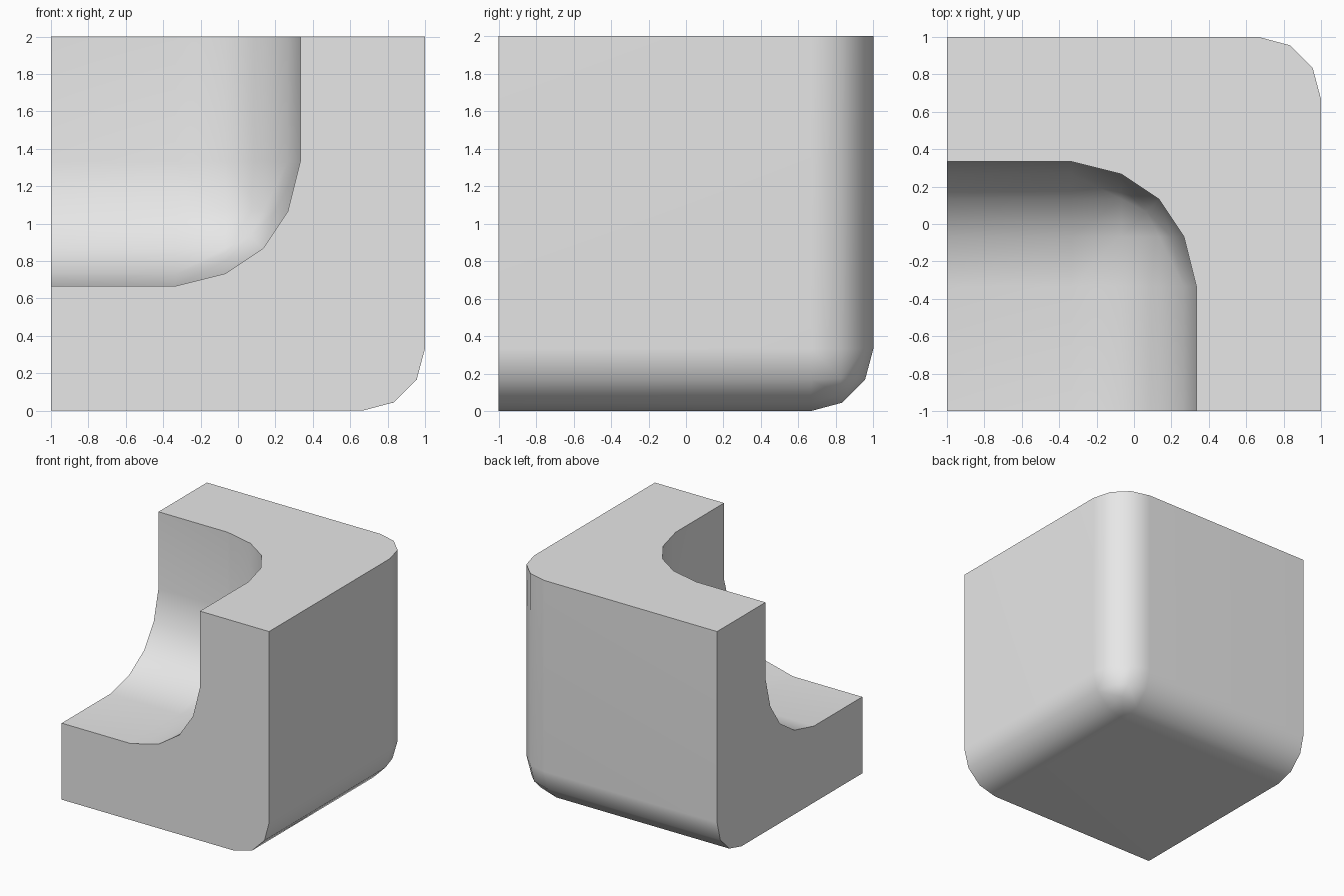
import bpy
import bmesh
from mathutils import Vector

if "Cube" in bpy.data.objects:
    bpy.data.objects.remove(bpy.data.objects["Cube"], do_unlink=True)


def rounded_corner_box(name, low, high, radius, segments, snap=0):
    """Box with its three edges at the right, back, bottom corner rounded."""
    low, high = Vector(low), Vector(high)
    bm = bmesh.new()
    bmesh.ops.create_cube(bm, size=1)
    for v in bm.verts:
        v.co = (low + high) / 2 + v.co * (high - low)
    corner = max(bm.verts, key=lambda v: v.co.x + v.co.y - v.co.z)
    bmesh.ops.bevel(bm, geom=list(corner.link_edges), offset=radius,
                    offset_type='OFFSET', segments=segments, profile=0.5,
                    affect='EDGES')
    if snap:
        for v in bm.verts:
            v.co = Vector([round(c * snap) / snap for c in v.co])
    bmesh.ops.recalc_face_normals(bm, faces=bm.faces)
    mesh = bpy.data.meshes.new(name)
    bm.to_mesh(mesh)
    bm.free()
    obj = bpy.data.objects.new(name, mesh)
    bpy.context.collection.objects.link(obj)
    return obj


# Material
grey = bpy.data.materials.new("light_grey")
grey.use_nodes = True
colour = (0.8, 0.8, 0.8, 1)
grey.diffuse_color = colour
grey.node_tree.nodes["Principled BSDF"].inputs["Base Color"].default_value = colour

# Outer block and the hollow carved from its opposite corner
block = rounded_corner_box("corner_block", (-1, -1, 0), (1, 1, 2), 1 / 3, 3)
hollow = rounded_corner_box("hollow_cutter", (-1.6, -1.6, 2 / 3),
                            (1 / 3, 1 / 3, 2.6), 2 / 3, 4, snap=15)
hollow.hide_render = True
for obj in (block, hollow):
    obj.data.materials.append(grey)

cut = block.modifiers.new("hollow", 'BOOLEAN')
cut.operation = 'DIFFERENCE'
cut.solver = 'EXACT'
cut.object = hollow

# Smooth the rounded surfaces, keep the rims sharp
bpy.ops.object.select_all(action='DESELECT')
block.select_set(True)
bpy.context.view_layer.objects.active = block
bpy.ops.object.modifier_apply(modifier=cut.name)
bpy.data.objects.remove(hollow, do_unlink=True)
bpy.ops.object.shade_smooth_by_angle(angle=0.75)
weighted = block.modifiers.new("weighted_normals", 'WEIGHTED_NORMAL')
weighted.keep_sharp = True
